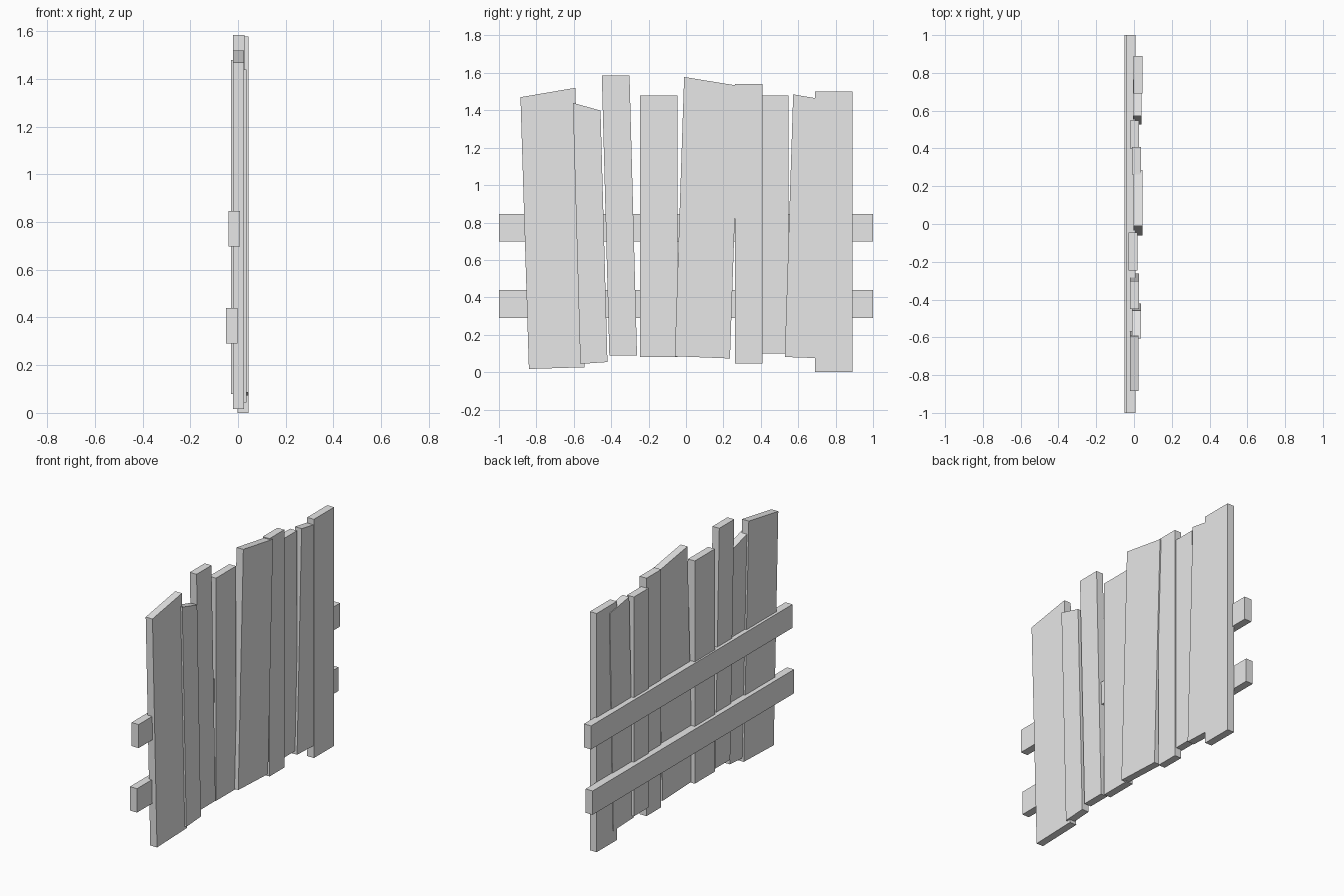
import bpy
import bmesh

cube = bpy.data.objects.get("Cube")
if cube:
    bpy.data.objects.remove(cube, do_unlink=True)

wood = bpy.data.materials.new("light grey wood")
wood.use_nodes = True
GREY = (0.8, 0.8, 0.8, 1)
wood.diffuse_color = GREY
wood.node_tree.nodes["Principled BSDF"].inputs["Base Color"].default_value = GREY

BOARD = 0.047  # plank thickness


def board(name, outline, back, thickness):
    """Extrude a (y, z) outline along x, starting at the back face."""
    bm = bmesh.new()
    face = bm.faces.new([bm.verts.new((back, y, z)) for y, z in outline])
    result = bmesh.ops.extrude_face_region(bm, geom=[face])
    moved = [v for v in result["geom"] if isinstance(v, bmesh.types.BMVert)]
    bmesh.ops.translate(bm, verts=moved, vec=(thickness, 0, 0))
    bmesh.ops.recalc_face_normals(bm, faces=bm.faces[:])
    mesh = bpy.data.meshes.new(name)
    bm.to_mesh(mesh)
    bm.free()
    mesh.materials.append(wood)
    obj = bpy.data.objects.new(name, mesh)
    bpy.context.collection.objects.link(obj)
    return obj


def rect(y0, y1, z0, z1):
    return [(y0, z0), (y1, z0), (y1, z1), (y0, z1)]


# Upright planks: back position, then outline (bottom pair, top pair)
planks = [
    (-0.022, [(-0.84, 0.017), (-0.542, 0.026), (-0.592, 1.52), (-0.885, 1.47)]),
    (-0.011, [(-0.565, 0.044), (-0.42, 0.054), (-0.457, 1.398), (-0.605, 1.44)]),
    (-0.020, [(-0.41, 0.09), (-0.262, 0.09), (-0.302, 1.585), (-0.45, 1.585)]),
    (-0.029, rect(-0.245, -0.046, 0.08, 1.48)),
    (-0.003, [(-0.06, 0.085), (0.235, 0.073), (0.285, 1.53), (-0.01, 1.578)]),
    (-0.011, rect(0.262, 0.408, 0.045, 1.54)),
    (-0.021, rect(0.40, 0.548, 0.10, 1.478)),
    (-0.006, [(0.528, 0.081), (0.73, 0.074), (0.765, 1.452), (0.573, 1.485)]),
    (-0.002, rect(0.69, 0.89, 0.0, 1.50)),
]
for number, (back, outline) in enumerate(planks, 1):
    board(f"upright_plank_{number}", outline, back, BOARD)

# Horizontal rails behind the planks
board("lower_rail", rect(-1, 1, 0.29, 0.44), -0.051, 0.049)
board("upper_rail", rect(-1, 1, 0.698, 0.846), -0.040, 0.049)
